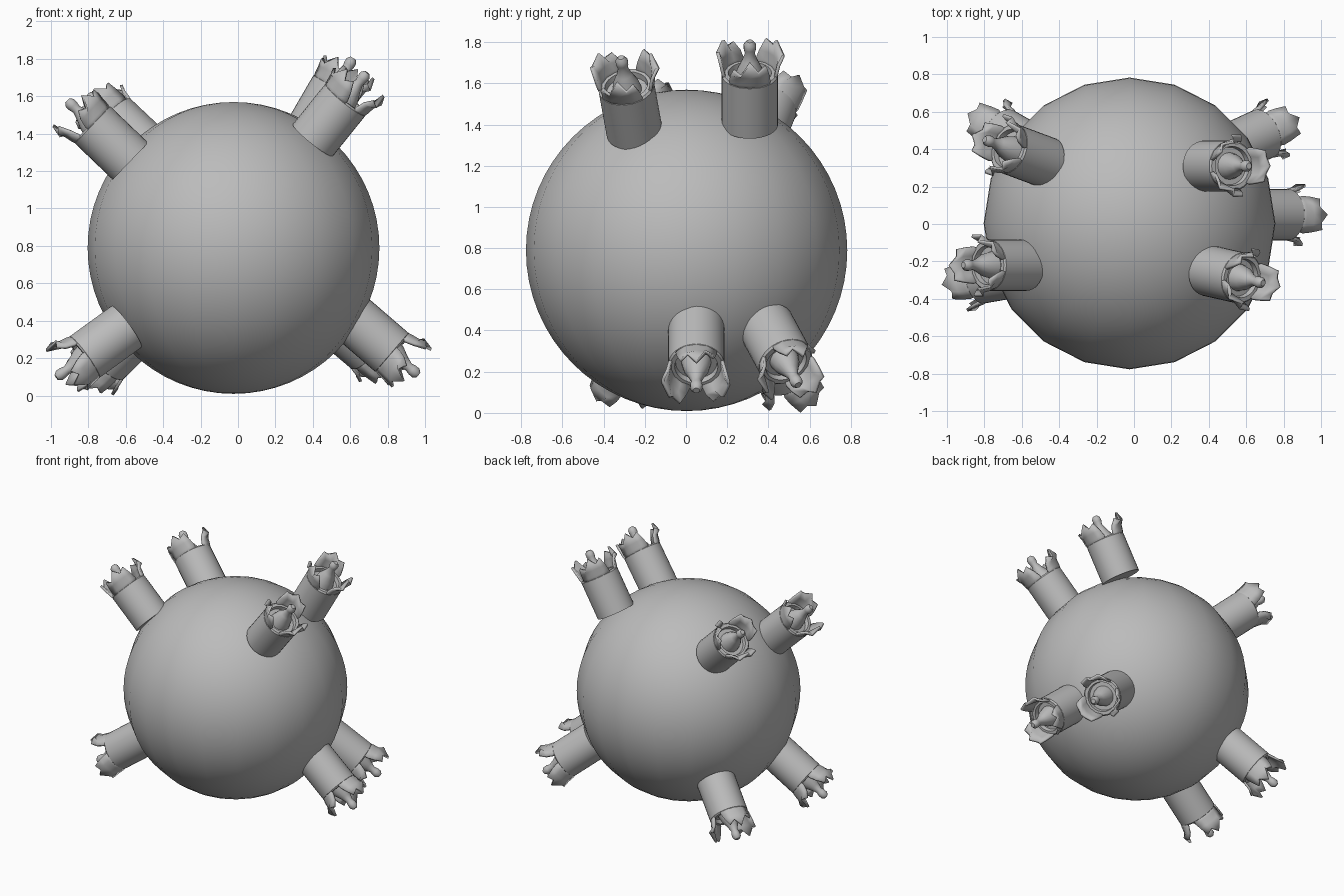
import bpy, bmesh
from math import sin, cos, tau, radians
from mathutils import Vector, Matrix

cube = bpy.data.objects.get("Cube")
if cube:
    bpy.data.objects.remove(cube)

grey = bpy.data.materials.new("plain_grey")
grey.use_nodes = True
grey.diffuse_color = (0.5, 0.5, 0.5, 1)
grey.node_tree.nodes["Principled BSDF"].inputs["Base Color"].default_value = (0.5, 0.5, 0.5, 1)


def finish(name, bm, matrix, angle=35):
    mesh = bpy.data.meshes.new(name)
    bmesh.ops.recalc_face_normals(bm, faces=bm.faces)
    bm.to_mesh(mesh)
    bm.free()
    mesh.materials.append(grey)
    ob = bpy.data.objects.new(name, mesh)
    bpy.context.collection.objects.link(ob)
    ob.matrix_world = matrix
    bpy.ops.object.select_all(action='DESELECT')
    ob.select_set(True)
    bpy.context.view_layer.objects.active = ob
    bpy.ops.object.shade_smooth_by_angle(angle=radians(angle))
    return ob


def lathe(profile, sides):
    """Spin (radius, height) points around z and cap both ends."""
    bm = bmesh.new()
    rings = [[bm.verts.new((r * cos(tau * i / sides), r * sin(tau * i / sides), h))
              for i in range(sides)] for r, h in profile]
    for a, b in zip(rings, rings[1:]):
        for i in range(sides):
            j = (i + 1) % sides
            bm.faces.new((a[i], a[j], b[j], b[i]))
    bm.faces.new(rings[0])
    bm.faces.new(rings[-1])
    return bm


def petals(count=3):
    """Curved lobes that swell from the mouth and end in a jagged flared tip."""
    bm = bmesh.new()
    # rows: radius, height, half width in degrees
    rows = [(0.118, 0.25, 44), (0.134, 0.30, 46), (0.142, 0.345, 40), (0.162, 0.385, 30)]
    jag = [0.0, -0.02, 0.045, -0.005, 0.02]
    for p in range(count):
        grid = []
        for k, (r, h, half) in enumerate(rows):
            line = []
            for c in range(5):
                a = tau * p / count + radians(half) * (c - 2) / 2
                tip = jag[c] if k == len(rows) - 1 else 0
                rr = r - tip * 0.3
                line.append(bm.verts.new((rr * cos(a), rr * sin(a), h + tip)))
            grid.append(line)
        for a, b in zip(grid, grid[1:]):
            for c in range(4):
                bm.faces.new((a[c], a[c + 1], b[c + 1], b[c]))
    return bm


# Round body
bm = bmesh.new()
bmesh.ops.create_uvsphere(bm, u_segments=20, v_segments=32, radius=0.78)
finish("round_body", bm, Matrix.Translation((-0.024, 0.003, 0.789)), 60)

# Each tube: name, base centre, axis
tubes = [
    ("upper_left_back", (0.38, 0.31, 1.40), (0.50, 0.0, 0.86)),
    ("upper_left_front", (0.40, -0.25, 1.365), (0.62, -0.14, 0.77)),
    ("upper_right_back", (-0.47, 0.33, 1.30), (-0.70, 0.26, 0.66)),
    ("upper_right_front", (-0.575, -0.22, 1.253), (-0.72, 0.0, 0.69)),
    ("lower_left_front", (0.61, 0.05, 0.414), (0.757, 0.0, -0.653)),
    ("lower_left_back", (0.49, 0.39, 0.42), (0.72, 0.33, -0.61)),
    ("lower_right_front", (-0.596, -0.25, 0.368), (-0.80, -0.14, -0.58)),
    ("lower_right_back", (-0.52, 0.38, 0.37), (-0.65, 0.37, -0.64)),
]
tube_profile = [(0.137, 0), (0.137, 0.28), (0.128, 0.29), (0.105, 0.29), (0.10, 0.26)]
pistil_profile = [(0.075, 0.25), (0.062, 0.31), (0.038, 0.36), (0.024, 0.40),
                  (0.03, 0.425), (0.03, 0.45), (0.016, 0.468)]

for name, base, axis in tubes:
    z = Vector(axis).normalized()
    out = Vector((axis[0], axis[1], 0))
    x = (out - z * out.dot(z)).normalized()
    y = z.cross(x)
    m = Matrix((x, y, z)).transposed().to_4x4()
    m.translation = base
    finish(name + "_tube", lathe(tube_profile, 32), m)
    finish(name + "_pistil", lathe(pistil_profile, 16), m, 50)
    ob = finish(name + "_petals", petals(), m)
    mod = ob.modifiers.new("thickness", 'SOLIDIFY')
    mod.thickness = 0.016
    mod.offset = 0
